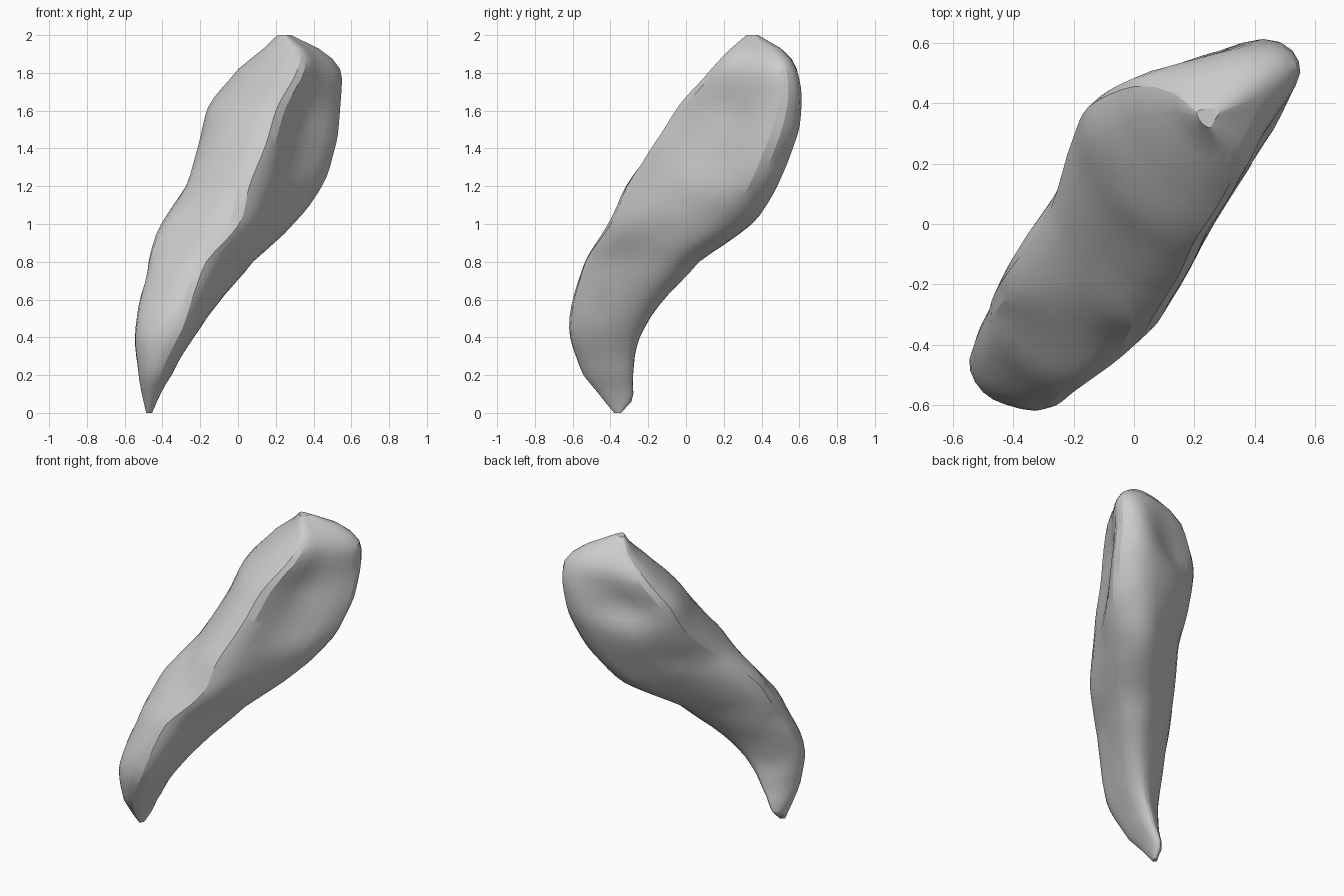
import bpy, bmesh, math
from mathutils import Vector, noise

if "Cube" in bpy.data.objects:
    bpy.data.objects.remove(bpy.data.objects["Cube"])

# Horizontal slices: z, then x, y of left corner, front ridge and back corner
SLICES = [
    (0.00, -.485, -.36, -.47, -.38, -.455, -.345),
    (0.06, -.50, -.37, -.46, -.43, -.43, -.28),
    (0.20, -.53, -.43, -.41, -.54, -.35, -.28),
    (0.45, -.545, -.44, -.29, -.615, -.20, -.22),
    (0.80, -.475, -.26, -.17, -.54, .08, .07),
    (1.00, -.415, -.15, .01, -.40, .30, .35),
    (1.20, -.28, .05, .06, -.32, .45, .485),
    (1.42, -.21, .28, .15, -.18, .53, .575),
    (1.62, -.16, .39, .21, -.05, .545, .615),
    (1.82, -.01, .46, .32, .12, .545, .59),
    (1.93, .13, .44, .33, .23, .44, .51),
    (2.00, .21, .37, .25, .32, .28, .38),
]


def bump(z, centre, width):
    return math.exp(-((z - centre) / width) ** 2)


def spline(a, b, c, d, t):
    """Catmull-Rom point between b and c."""
    return 0.5 * (2 * b + (c - a) * t + (2 * a - 5 * b + 4 * c - d) * t * t
                  + (3 * b - a - 3 * c + d) * t ** 3)


def bulged_mid(p, q, amount):
    """Edge midpoint pushed out by a fraction of the edge length."""
    d = q - p
    return (p + q) / 2 + Vector((d.y, -d.x, 0)) * amount


def section(z, lx, ly, fx, fy, bx, by):
    left, ridge = Vector((lx, ly, z)), Vector((fx, fy, z))
    w = 0.17 * (Vector((bx, by, z)) - ridge).length
    b1, b2 = Vector((bx, by - w, z)), Vector((bx - w, by, z))
    low = max(0, 1 - z)
    front = 0.16 + 0.1 * low
    right = 0.03 + 0.07 * low - 0.08 * bump(z, 1.5, 0.25)
    # raised rims above and below the hollow back facet
    back = (0.09 + 0.07 * low + 0.07 * bump(z, 1.3, 0.15)
            - 0.11 * bump(z, 1.62, 0.15))
    return [left, bulged_mid(left, ridge, front), ridge,
            bulged_mid(ridge, b1, right), b1, b2, bulged_mid(b2, left, back)]


def refine_loop(pts, steps):
    n = len(pts)
    return [spline(pts[i - 1], pts[i], pts[(i + 1) % n], pts[(i + 2) % n], k / steps)
            for i in range(n) for k in range(steps)]


# Interpolate the slices around and along the body
loops = [refine_loop(section(*s), 4) for s in SLICES]
rings = []
last = len(loops) - 1
for i in range(last):
    near = [loops[max(0, min(last, i + o))] for o in (-1, 0, 1, 2)]
    z0, z1 = SLICES[i][0], SLICES[i + 1][0]
    steps = max(1, round((z1 - z0) / 0.055))
    for k in range(steps):
        ring = [spline(*pts, k / steps) for pts in zip(*near)]
        for p in ring:
            p.z = z0 + (z1 - z0) * k / steps
        rings.append(ring)
rings.append(loops[-1])

# Skin the rings, with gentle uneven surface relief
bm = bmesh.new()
rows = []
for ring in rings:
    mid = sum(ring, Vector()) / len(ring)
    row = []
    for p in ring:
        out = p - mid
        relief = 0.012 * noise.noise(p * 7) * min(1, out.length * 5)
        row.append(bm.verts.new(p + out.normalized() * relief))
    rows.append(row)
n = len(rows[0])
for a, b in zip(rows, rows[1:]):
    for j in range(n):
        k = (j + 1) % n
        bm.faces.new((a[j], a[k], b[k], b[j]))
bm.faces.new(rows[0][::-1])
bm.faces.new(rows[-1])
# soften the ridges slightly
for _ in range(2):
    bmesh.ops.smooth_vert(bm, verts=[v for r in rows[1:-1] for v in r], factor=0.3,
                          use_axis_x=True, use_axis_y=True, use_axis_z=False)
bmesh.ops.triangulate(bm, faces=bm.faces[:])
bmesh.ops.recalc_face_normals(bm, faces=bm.faces[:])

mesh = bpy.data.meshes.new("curved_body")
bm.to_mesh(mesh)
bm.free()
body = bpy.data.objects.new("curved_body", mesh)
bpy.context.collection.objects.link(body)
bpy.context.view_layer.objects.active = body
body.select_set(True)
bpy.ops.object.shade_smooth_by_angle(angle=math.radians(25))
